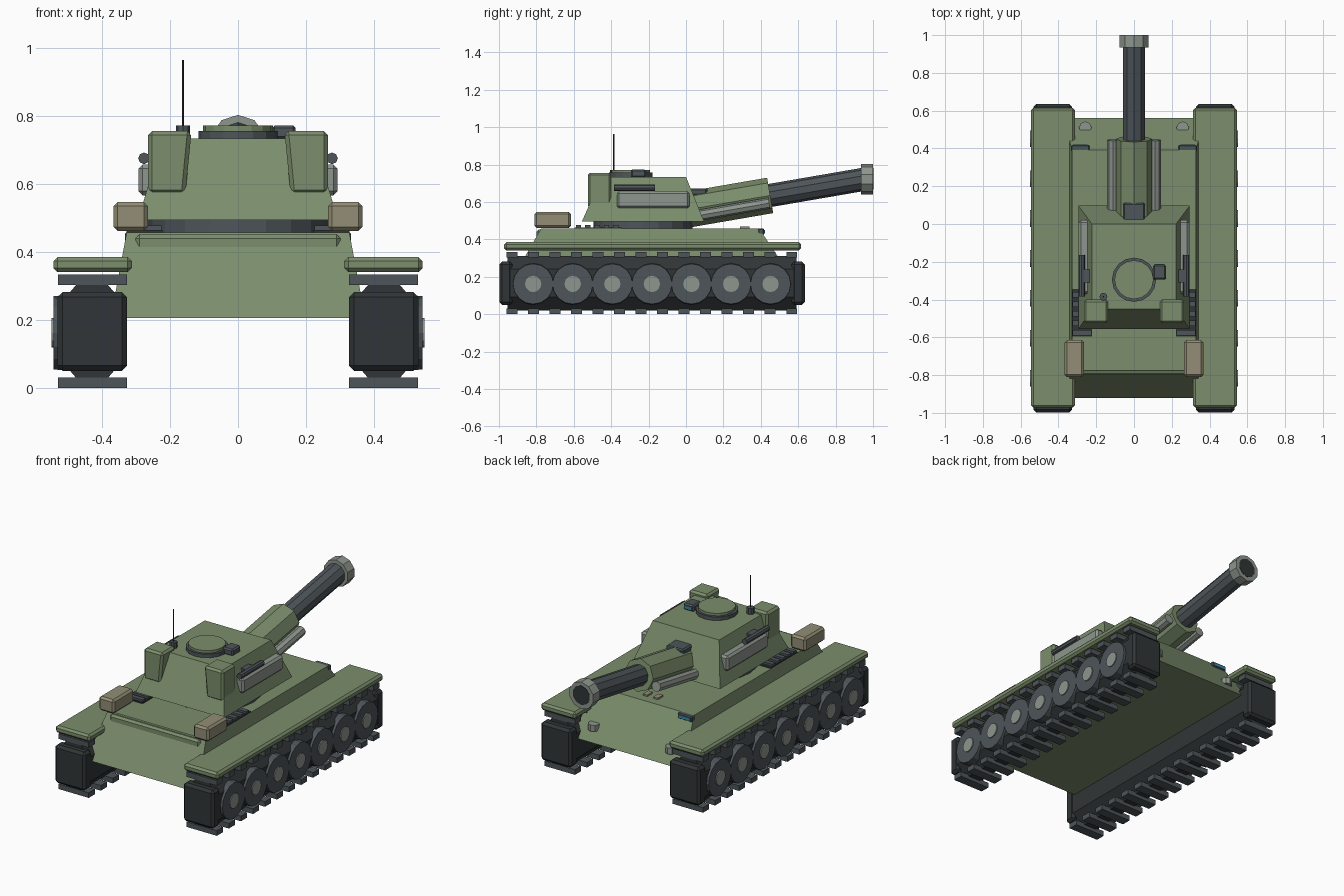
import bpy, math
from mathutils import Vector

if "Cube" in bpy.data.objects:
    bpy.data.objects.remove(bpy.data.objects["Cube"])


def material(name, rgb):
    m = bpy.data.materials.new(name)
    m.diffuse_color = (*rgb, 1)
    m.use_nodes = True
    m.node_tree.nodes["Principled BSDF"].inputs["Base Color"].default_value = m.diffuse_color
    return m


GREEN = material("green", (0.20, 0.27, 0.15))
DARK = material("dark_rubber", (0.03, 0.036, 0.038))
STEEL = material("steel", (0.075, 0.09, 0.1))
LIGHT = material("light_steel", (0.27, 0.30, 0.27))
TAN = material("tan", (0.29, 0.27, 0.18))
GLASS = material("glass", (0.04, 0.25, 0.36))


def mesh(name, verts, faces, mat):
    me = bpy.data.meshes.new(name)
    me.from_pydata(verts, [], faces)
    ob = bpy.data.objects.new(name, me)
    bpy.context.collection.objects.link(ob)
    me.materials.append(mat)
    return ob


def bevel(ob, width):
    if width:
        b = ob.modifiers.new("bevel", "BEVEL")
        b.width, b.segments = width, 1
    return ob


def frustum(name, low, high, z0, z1, mat, bev=0):
    """Tapered block; low and high are (x0, x1, y0, y1)."""
    v = []
    for (x0, x1, y0, y1), z in ((low, z0), (high, z1)):
        v += [(x0, y0, z), (x1, y0, z), (x1, y1, z), (x0, y1, z)]
    f = [(3, 2, 1, 0), (4, 5, 6, 7)] + [(i, (i + 1) % 4, (i + 1) % 4 + 4, i + 4) for i in range(4)]
    return bevel(mesh(name, v, f, mat), bev)


def box(name, x, y, z, mat, bev=0):
    """Block from (min, max) ranges."""
    r = (min(x), max(x), *y)
    return frustum(name, r, r, *z, mat, bev)


def rod(name, a, b, r, mat, sides=8, r2=None, bev=0):
    """Prism from point a to point b."""
    a, b = Vector(a), Vector(b)
    bpy.ops.mesh.primitive_cone_add(vertices=sides, radius1=r, radius2=r if r2 is None else r2,
                                    depth=(b - a).length, location=(a + b) / 2)
    ob = bpy.context.object
    ob.name = name
    d = (b - a).normalized()
    ob.rotation_mode = "QUATERNION"
    ob.rotation_quaternion = d.to_track_quat("Z", "Y")
    ob.data.materials.append(mat)
    return bevel(ob, bev)


def prism_y(name, pts, y0, y1, mat):
    """Profile of (x, z) points extruded along y."""
    n = len(pts)
    v = [(x, y, z) for y in (y0, y1) for x, z in pts]
    f = [tuple(range(n)), tuple(range(2 * n - 1, n - 1, -1))]
    f += [(i, i + n, (i + 1) % n + n, (i + 1) % n) for i in range(n)]
    return mesh(name, v, f, mat)


# Hull, rear bar
frustum("hull", (-.375, .375, -.92, .56), (-.328, .328, -.775, .392), .205, .458, GREEN)
box("rear_bar", (-.302, .302), (-.80, -.74), (.40, .452), GREEN, .012)

for s, side in ((-1, "left"), (1, "right")):
    def X(a, b):
        return (s * a, s * b)

    # Running gear
    c = s * .43
    prism_y("track_core_" + side,
            [(c + a, .166 + b) for a, b in ((-.04, -.145), (.04, -.145), (.1, -.075), (.1, .075),
                                            (.04, .145), (-.04, .145), (-.1, .075), (-.1, -.075))],
            -.955, .592, DARK)
    for y, end in ((-.998, "rear"), (.565, "front")):
        box(f"track_end_{end}_{side}", X(.327, .532), (y, y + .07), (.05, .282), DARK, .015)
    for i in range(14):
        y = -.93 + i * .115
        for z, lvl in ((0, "lower"), (.303, "upper")):
            box(f"{lvl}_tread_{side}_{i}", X(.327, .53), (y - .029, y + .029), (z, z + .031), STEEL)
    for i in range(7):
        y = -.817 + i * .2115
        rod(f"wheel_{side}_{i}", (s * .49, y, .162), (s * .544, y, .162), .112, STEEL, 16, .108)
        rod(f"hub_{side}_{i}", (s * .53, y, .162), (s * .55, y, .162), .044, LIGHT, 12)

    # Fender
    box("fender_" + side, X(.313, .544), (-.972, .615), (.341, .385), GREEN, .012)

    # Stowage box and deck grille
    box("stowage_box_" + side, X(.265, .367), (-.81, -.615), (.462, .547), TAN, .012)
    box("grille_base_" + side, X(.222, .328), (-.595, -.345), (.45, .465), DARK)
    for i in range(5):
        y = -.575 + i * .05
        box(f"grille_slat_{side}_{i}", X(.225, .326), (y - .014, y + .014), (.46, .478), STEEL)

    # Headlight and towing lug
    box("headlight_" + side, X(.235, .333), (.385, .418), (.425, .458), STEEL, .005)
    box("headlight_glass_" + side, X(.245, .323), (.414, .422), (.431, .45), GLASS)
    rod("tow_lug_" + side, (s * .258, .51, .262), (s * .258, .51, .30), .033, LIGHT, 8)

    # Turret bustle box, side panel and tube
    frustum("rear_turret_box_" + side, (min(X(.155, .265)), max(X(.155, .265)), -.525, -.40),
            (min(X(.137, .265)), max(X(.137, .265)), -.525, -.40), .57, .756, GREEN, .012)
    box("side_panel_" + side, X(.235, .293), (-.37, .02), (.567, .658), LIGHT, .012)
    rod("side_tube_" + side, (s * .277, -.385, .676), (s * .277, -.165, .676), .017, STEEL)
    box("tube_bracket_" + side, X(.22, .275), (-.31, -.24), (.665, .687), STEEL)

    # Recoil tube alongside the gun
    rod("recoil_tube_" + side, (s * .112, .05, .525), (s * .112, .445, .594), .03, LIGHT)
    box(f"deck_latch_{side}", X(.02, .05), (.29, .34), (.455, .468), TAN)

# Turret
rod("turret_ring", (0, -.23, .45), (0, -.23, .497), .265, STEEL, 20)
frustum("turret", (-.295, .295, -.557, .097), (-.222, .222, -.45, 0), .495, .735, GREEN)

# Hatch, periscope, antenna
rod("hatch_ring", (0, -.295, .725), (0, -.295, .757), .117, STEEL, 16)
rod("hatch_lid", (0, -.295, .755), (0, -.295, .772), .103, GREEN, 16)
box("periscope", (.10, .17), (-.295, -.215), (.732, .773), STEEL, .008)
box("periscope_glass", (.11, .16), (-.22, -.211), (.745, .763), GLASS)
rod("antenna_base", (-.162, -.385, .73), (-.162, -.385, .772), .021, STEEL)
rod("antenna", (-.162, -.385, .77), (-.162, -.385, .965), .004, DARK, 6)


def axis(y):
    """Point on the raised gun axis."""
    return (0, y, .637 + .172 * (y - .46))


# Gun
cowl = rod("gun_cowling", axis(.0), axis(.45), .096, GREEN)
rod("barrel", axis(.1), axis(.95), .062, STEEL, 10)
rod("muzzle", (0, .935, .722), (0, 1.0, .722), .082, LIGHT, 10)
rod("muzzle_bore", (0, .97, .724), (0, 1.0015, .724), .058, DARK, 10)
sight = box("gun_sight", (-.058, .058), (.0, .112), (.635, .673), STEEL, .008)
box("gun_sight_glass", (-.045, .045), (.105, .115), (.652, .667), GLASS)
